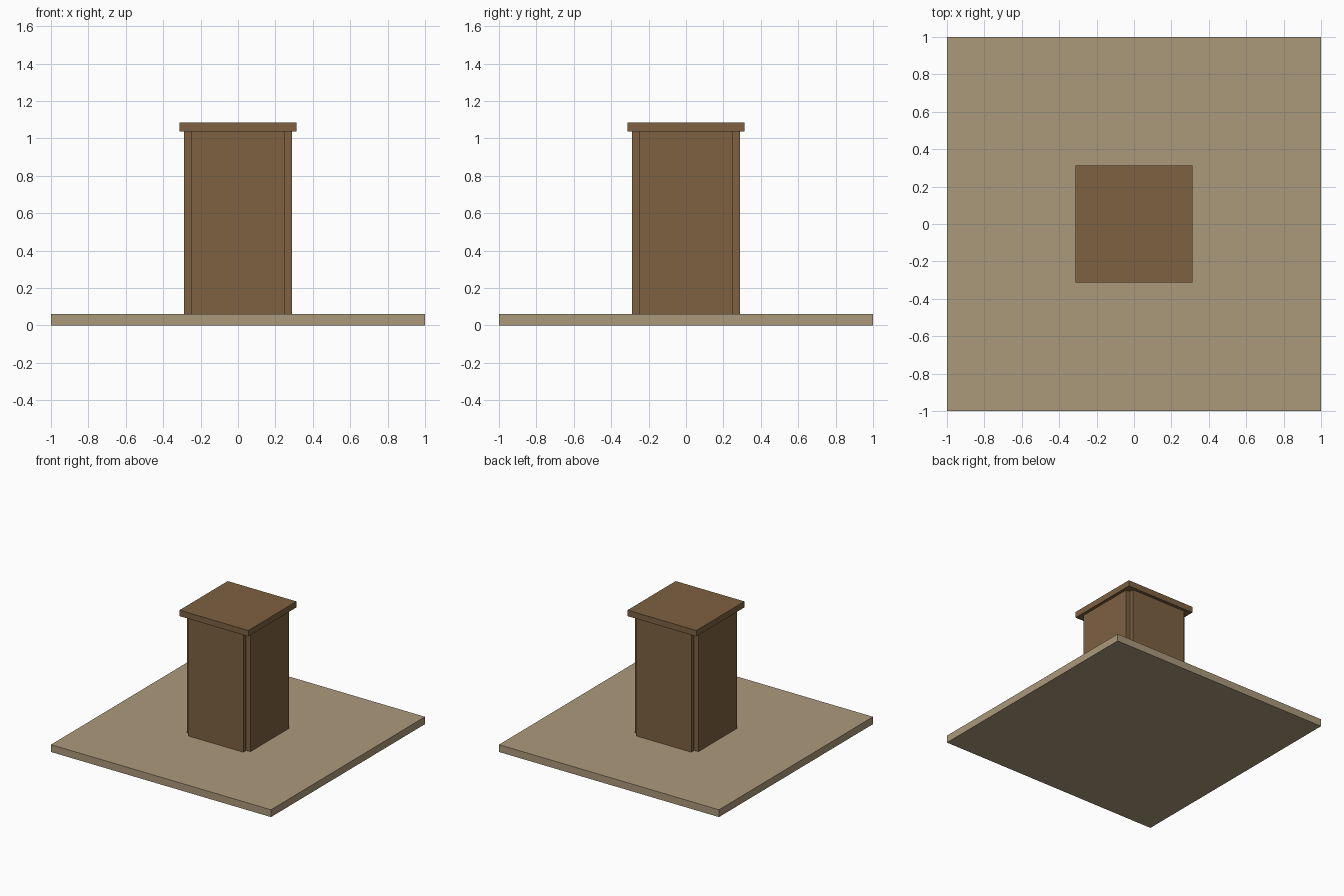
import bpy
import math
from mathutils import Matrix

if "Cube" in bpy.data.objects:
    bpy.data.objects.remove(bpy.data.objects["Cube"])


def material(name, color):
    m = bpy.data.materials.new(name)
    m.diffuse_color = (*color, 1.0)
    m.use_nodes = True
    m.node_tree.nodes["Principled BSDF"].inputs["Base Color"].default_value = m.diffuse_color
    return m


sand = material("sand", (0.407, 0.319, 0.198))
brown = material("brown wood", (0.205, 0.120, 0.053))


def box(name, center, size, mat, turn=0.0):
    """Box placed at center, then turned about the vertical axis."""
    bpy.ops.mesh.primitive_cube_add(size=1)
    ob = bpy.context.object
    ob.name = name
    ob.data.transform(Matrix.Rotation(turn, 4, 'Z') @ Matrix.Translation(center)
                      @ Matrix.Diagonal((*size, 1)))
    ob.data.materials.append(mat)
    return ob


BASE_TOP, WALL_TOP, CAP_TOP = 0.06, 1.0375, 1.0865
INNER, OUTER = 0.25, 0.2875

# Ground slab
box("base_slab", (0, 0, BASE_TOP / 2), (2, 2, BASE_TOP), sand)

# Four wall boards, leaving a notch at each corner
for i, side in enumerate(("front", "right", "back", "left")):
    box(side + "_wall", (0, -(INNER + OUTER) / 2, (BASE_TOP + WALL_TOP) / 2),
        (2 * INNER, OUTER - INNER, WALL_TOP - BASE_TOP), brown, i * math.pi / 2)

# Overhanging lid
box("lid", (0, 0, (WALL_TOP + CAP_TOP) / 2), (0.625, 0.625, CAP_TOP - WALL_TOP), brown)
